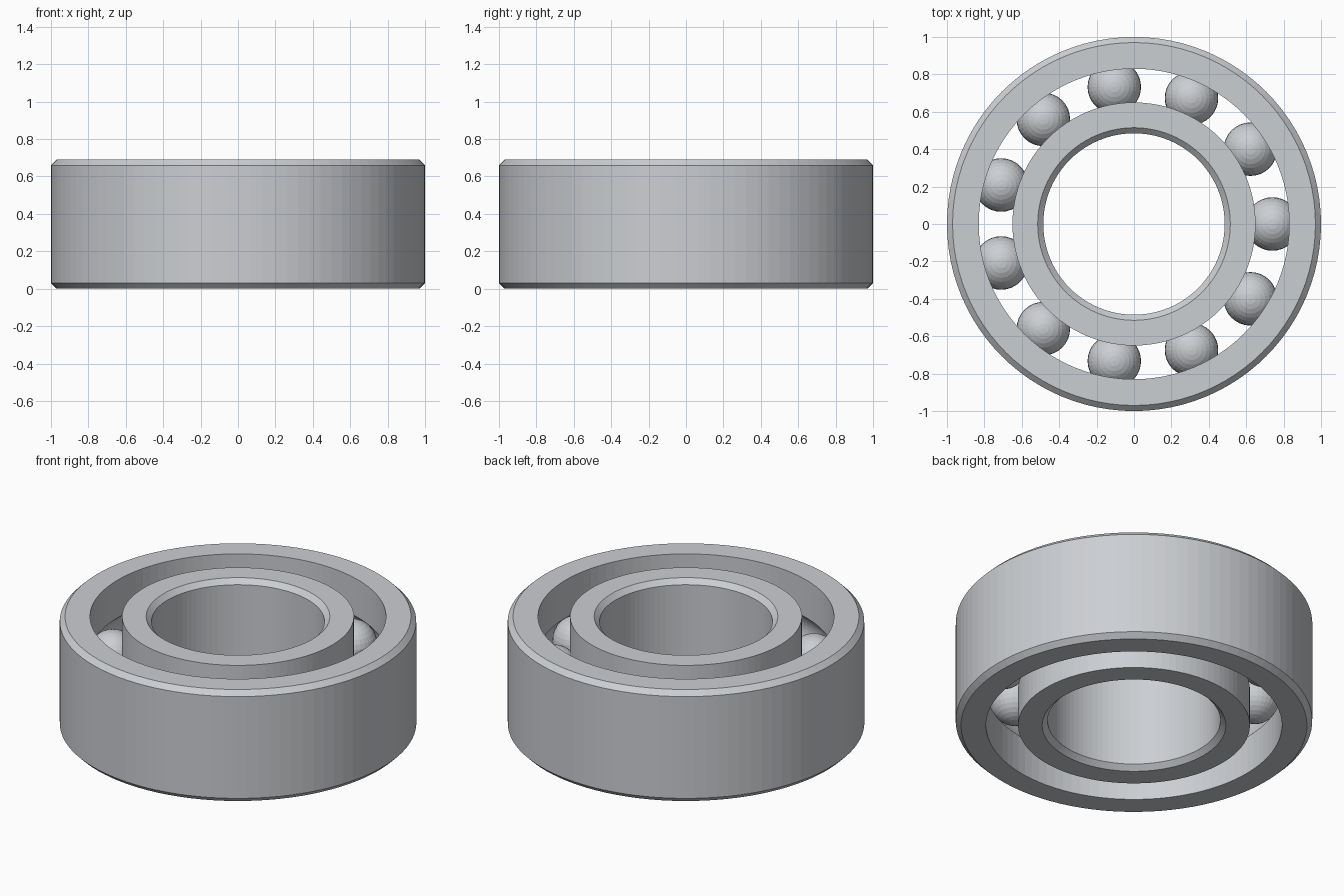
import bpy
import math
from math import cos, sin, pi

cube = bpy.data.objects.get("Cube")
if cube:
    bpy.data.objects.remove(cube)

HEIGHT, CHAMFER, SEGMENTS = 0.69, 0.03, 96
MID = HEIGHT / 2
BALL_RADIUS, PITCH_RADIUS, BALLS = 0.143, 0.74, 11
OUTER_R, OUTER_WALL, INNER_WALL, BORE_R = 1.0, 0.83, 0.65, 0.485

steel = bpy.data.materials.new("brushed steel")
steel.use_nodes = True
STEEL = (0.6, 0.62, 0.65, 1)
steel.diffuse_color = STEEL
steel.node_tree.nodes["Principled BSDF"].inputs["Base Color"].default_value = STEEL


def raceway(wall, side, steps=12):
    """Circular groove in a wall, listed from bottom to top; side is +1 outward."""
    half = math.acos(abs(wall - PITCH_RADIUS) / BALL_RADIUS)
    angles = [half * (2 * i / steps - 1) for i in range(steps + 1)]
    return [(PITCH_RADIUS + side * BALL_RADIUS * cos(a), MID + BALL_RADIUS * sin(a))
            for a in angles]


def lathe(name, profile):
    """Closed (radius, z) profile, counter-clockwise, revolved around z."""
    n = len(profile)
    verts = [(r * cos(2 * pi * s / SEGMENTS), r * sin(2 * pi * s / SEGMENTS), z)
             for s in range(SEGMENTS) for r, z in profile]
    faces = []
    for s in range(SEGMENTS):
        a, b = s * n, (s + 1) % SEGMENTS * n
        faces += [(a + i, b + i, b + (i + 1) % n, a + (i + 1) % n) for i in range(n)]
    mesh = bpy.data.meshes.new(name)
    mesh.from_pydata(verts, [], faces)
    mesh.materials.append(steel)
    obj = bpy.data.objects.new(name, mesh)
    bpy.context.collection.objects.link(obj)
    return obj


# Outer ring: chamfered outside, ball groove inside
lathe("outer_ring", [
    (OUTER_WALL, 0), (OUTER_R - CHAMFER, 0), (OUTER_R, CHAMFER),
    (OUTER_R, HEIGHT - CHAMFER), (OUTER_R - CHAMFER, HEIGHT), (OUTER_WALL, HEIGHT),
] + raceway(OUTER_WALL, 1)[::-1])

# Inner ring: chamfered bore, ball groove outside
lathe("inner_ring", [
    (BORE_R + CHAMFER, 0), (INNER_WALL, 0),
] + raceway(INNER_WALL, -1) + [
    (INNER_WALL, HEIGHT), (BORE_R + CHAMFER, HEIGHT),
    (BORE_R, HEIGHT - CHAMFER), (BORE_R, CHAMFER),
])

# Balls spaced evenly between the rings
for i in range(BALLS):
    a = 2 * pi * i / BALLS
    bpy.ops.mesh.primitive_uv_sphere_add(
        segments=32, ring_count=16, radius=BALL_RADIUS,
        location=(PITCH_RADIUS * cos(a), PITCH_RADIUS * sin(a), MID))
    ball = bpy.context.object
    ball.name = f"ball_{i + 1}"
    ball.data.materials.append(steel)
